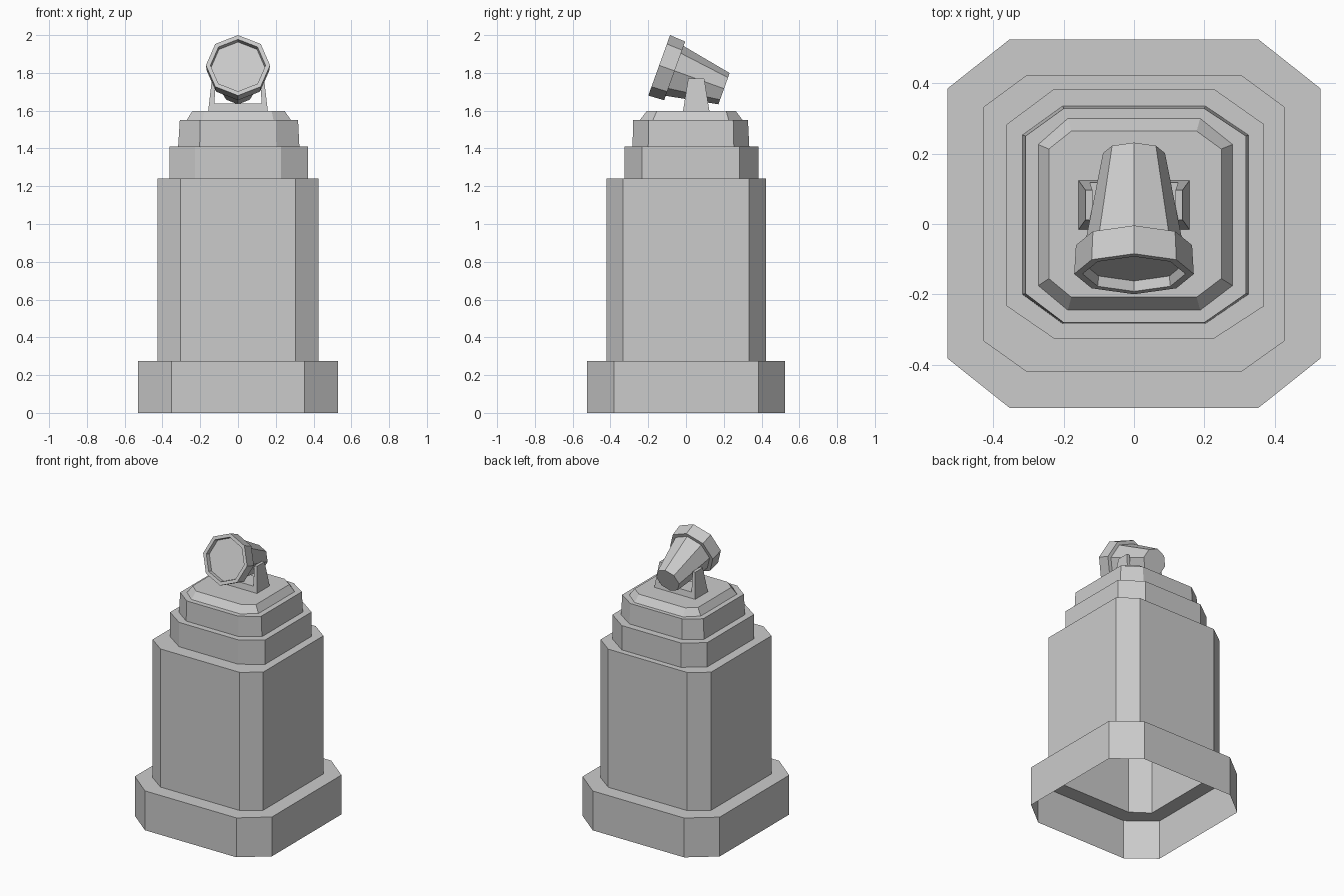
import bpy, bmesh, math
from mathutils import Matrix, Vector

cube = bpy.data.objects.get("Cube")
if cube:
    bpy.data.objects.remove(cube, do_unlink=True)

grey = bpy.data.materials.new("stone grey")
grey.use_nodes = True
grey.diffuse_color = (0.6, 0.6, 0.6, 1)
grey.node_tree.nodes["Principled BSDF"].inputs["Base Color"].default_value = (0.6, 0.6, 0.6, 1)


def loft(name, rings, cap_start=False, cap_end=True, matrix=Matrix()):
    """Skin a list of rings, each a list of points, with flat faces."""
    bm = bmesh.new()
    loops = [[bm.verts.new(matrix @ Vector(p)) for p in ring] for ring in rings]
    for low, high in zip(loops, loops[1:]):
        n = len(low)
        for i in range(n):
            j = (i + 1) % n
            bm.faces.new((low[i], low[j], high[j], high[i]))
    if cap_start:
        bm.faces.new(loops[0][::-1])
    if cap_end:
        bm.faces.new(loops[-1])
    mesh = bpy.data.meshes.new(name)
    bm.to_mesh(mesh)
    bm.free()
    mesh.materials.append(grey)
    obj = bpy.data.objects.new(name, mesh)
    bpy.context.collection.objects.link(obj)
    return obj


def chamfered(z, x0, x1, y0, y1, cx, cy0, cy1):
    """Rectangle with cut corners at height z."""
    return [(-cx, y0, z), (cx, y0, z), (x1, cy0, z), (x1, cy1, z),
            (cx, y1, z), (-cx, y1, z), (x0, cy1, z), (x0, cy0, z)]


def octagon(radius, depth):
    """Octagon across the lamp axis, with a corner at the top."""
    angles = [math.pi / 2 - i * math.pi / 4 for i in range(8)]
    return [(radius * math.cos(a), depth, radius * math.sin(a)) for a in angles]


# Stepped pedestal: one shell, open underneath
base = (-0.53, 0.53, -0.523, 0.525, 0.353, -0.382, 0.385)
shaft = (-0.427, 0.427, -0.42, 0.423, 0.305, -0.333, 0.333)
lower_tier = (-0.362, 0.37, -0.325, 0.383, 0.228, -0.233, 0.283)
upper_tier = (-0.317, 0.325, -0.283, 0.335, 0.203, -0.2, 0.253)
upper_top = (-0.308, 0.318, -0.28, 0.328, 0.2, -0.198, 0.25)
cap_foot = (-0.272, 0.28, -0.245, 0.3, 0.188, -0.175, 0.226)
cap_top = (-0.242, 0.248, -0.208, 0.264, 0.178, -0.155, 0.213)
steps = [(0, base), (0.275, base), (0.275, shaft), (1.24, shaft),
         (1.24, lower_tier), (1.41, lower_tier), (1.41, upper_tier),
         (1.55, upper_top), (1.55, cap_foot), (1.597, cap_top)]
loft("pedestal", [chamfered(z, *outline) for z, outline in steps])

# U-shaped bracket, narrowing towards the top of its arms
right_half = [(0.158, 1.597), (0.138, 1.77), (0.118, 1.77), (0.125, 1.637)]
profile = right_half + [(-x, z) for x, z in reversed(right_half)]


def bracket_side(sign):
    return [(x, 0.054 + sign * (0.07 - 0.16 * (z - 1.597)), z) for x, z in profile]


loft("lamp_bracket", [bracket_side(1), bracket_side(-1)], cap_start=True)

# Spotlight: body, hood and recessed lens, tilted upwards
tilt = Matrix.Translation((0, -0.142, 1.84)) @ Matrix.Rotation(math.radians(-19.8), 4, "X")
body = [octagon(0.14, 0.087), octagon(0.088, 0.365)]
loft("lamp_body", body[::-1], cap_start=True, cap_end=False, matrix=tilt)
hood = [octagon(0.14, 0.087), octagon(0.165, 0.087), octagon(0.17, 0),
        octagon(0.146, 0), octagon(0.142, 0.03)]
loft("lamp_hood", hood, cap_end=True, matrix=tilt)

# Consistent outward normals
for name in ("lamp_bracket", "lamp_body", "lamp_hood"):
    mesh = bpy.data.objects[name].data
    bm = bmesh.new()
    bm.from_mesh(mesh)
    bmesh.ops.recalc_face_normals(bm, faces=bm.faces)
    bm.to_mesh(mesh)
    bm.free()
